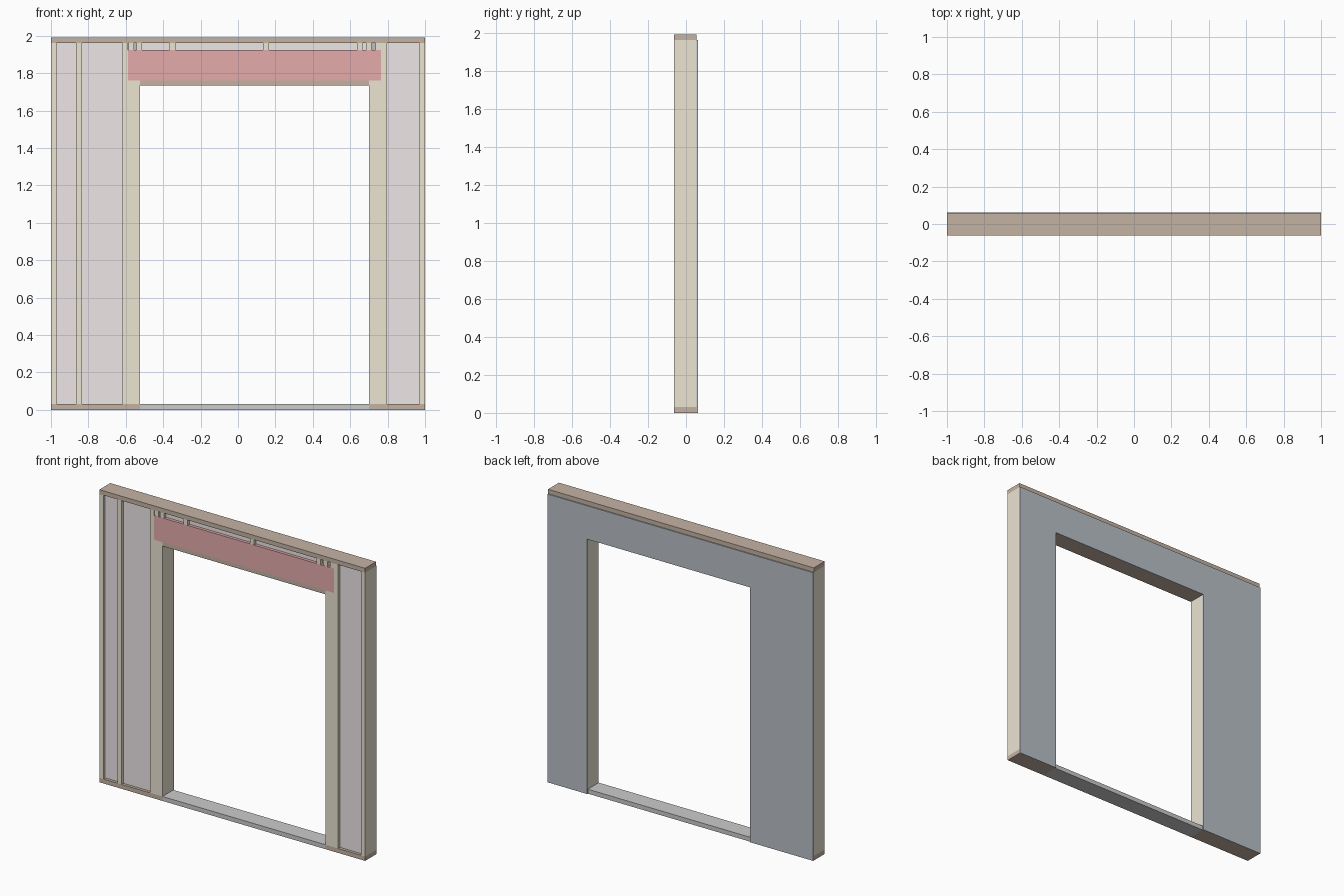
import bpy

if "Cube" in bpy.data.objects:
    bpy.data.objects.remove(bpy.data.objects["Cube"])

FRONT, BACK, SKIN = -0.062, 0.055, 0.062   # frame front, frame back, sheathing face
TOP, PLATE = 1.99, 0.03                    # overall height, plate thickness
UNDER = TOP - PLATE                        # underside of the top plate
OPEN_L, OPEN_R = -0.525, 0.70              # door opening
HEAD_L, HEAD_R = -0.587, 0.765             # header ends
HEAD_Z0, HEAD_Z1 = 1.76, 1.925
SOFFIT = 1.733


def material(name, r, g, b):
    m = bpy.data.materials.new(name)
    m.diffuse_color = (r, g, b, 1)
    m.use_nodes = True
    m.node_tree.nodes["Principled BSDF"].inputs["Base Color"].default_value = m.diffuse_color
    return m


STUD = material("stud_wood", 0.84, 0.78, 0.65)
DARK = material("plate_wood", 0.56, 0.45, 0.37)
RED = material("header_red", 0.78, 0.41, 0.41)
PINK = material("insulation_pink", 0.85, 0.79, 0.80)
BLUE = material("sheathing_blue", 0.49, 0.53, 0.58)


def box(name, x0, x1, z0, z1, mat=None, y0=FRONT, y1=BACK):
    bpy.ops.mesh.primitive_cube_add(
        size=1, location=((x0 + x1) / 2, (y0 + y1) / 2, (z0 + z1) / 2))
    ob = bpy.context.object
    ob.name = name
    ob.scale = (x1 - x0, y1 - y0, z1 - z0)
    bpy.ops.object.transform_apply(location=False, rotation=False, scale=True)
    if mat:
        ob.data.materials.append(mat)
    return ob


# Plates and threshold
box("top_plate", -1, 1, UNDER, TOP, DARK)
box("bottom_plate_left", -1, OPEN_L, 0, PLATE, DARK)
box("bottom_plate_right", OPEN_R, 1, 0, PLATE, DARK)
box("threshold", OPEN_L, OPEN_R, 0, PLATE)

# Full-height studs, including the king studs beside the header
for name, x0, x1 in [("end_stud_left", -1, -0.97), ("stud_left", -0.865, -0.833),
                     ("king_stud_left", -0.618, HEAD_L),
                     ("king_stud_right", HEAD_R, 0.797), ("end_stud_right", 0.97, 1)]:
    box(name, x0, x1, PLATE, UNDER, STUD)

# Doubled trimmer studs carrying the header
for side, a, b in [("left", HEAD_L, OPEN_L), ("right", OPEN_R, HEAD_R)]:
    mid = (a + b) / 2
    box("outer_trimmer_" + side, a, mid, PLATE, HEAD_Z0, STUD)
    box("inner_trimmer_" + side, mid, b, PLATE, HEAD_Z0, STUD)

# Header and the plate below it
box("header", HEAD_L, HEAD_R, HEAD_Z0, HEAD_Z1, RED, FRONT - 0.0005)
box("header_plate", OPEN_L, OPEN_R, SOFFIT, HEAD_Z0, DARK)

# Short cripple studs above the header
for i, x in enumerate([-0.571, -0.527, -0.35, 0.15, 0.65, 0.70, 0.75]):
    box(f"cripple_stud_{i + 1}", x - 0.015, x + 0.015, HEAD_Z1, UNDER, STUD)

# Insulation, slightly recessed between the studs
for i, (x0, x1, z0) in enumerate([(-0.97, -0.865, PLATE), (-0.833, -0.618, PLATE),
                                  (0.797, 0.97, PLATE), (-0.512, -0.365, HEAD_Z1),
                                  (-0.335, 0.135, HEAD_Z1), (0.165, 0.635, HEAD_Z1),
                                  (0.665, 0.685, HEAD_Z1)]):
    box(f"insulation_{i + 1}", x0, x1, z0, UNDER, PINK, FRONT + 0.02)

# Sheathing boards on the back
box("sheathing_left", -1, OPEN_L, 0, UNDER, BLUE, BACK, SKIN)
box("sheathing_right", OPEN_R, 1, 0, UNDER, BLUE, BACK, SKIN)
box("sheathing_over_door", OPEN_L, OPEN_R, SOFFIT, UNDER, BLUE, BACK, SKIN)
